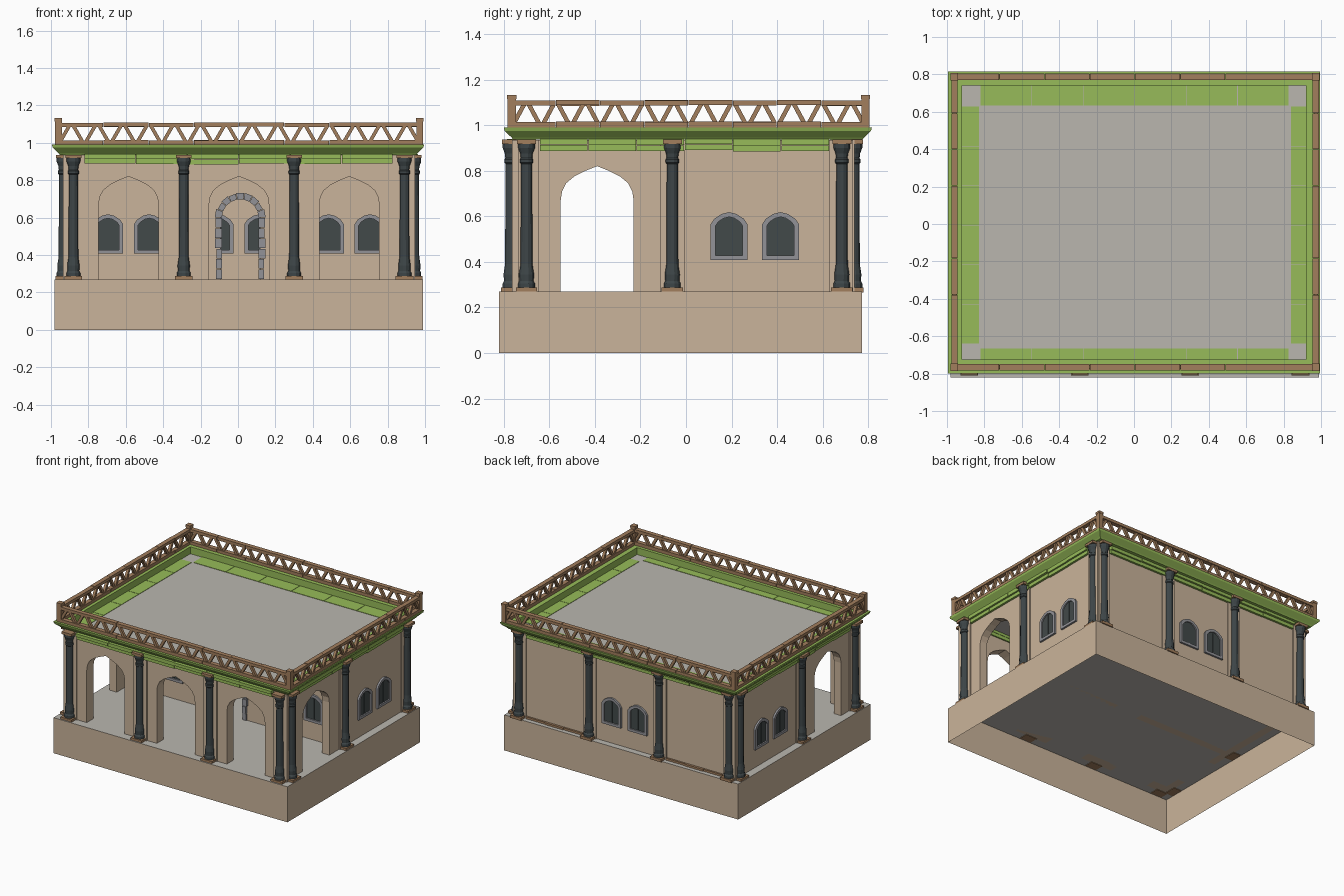
import bpy, bmesh, math, random
from mathutils import Vector

if "Cube" in bpy.data.objects:
    bpy.data.objects.remove(bpy.data.objects["Cube"])
random.seed(4)

def mat(name, r, g, b):
    m = bpy.data.materials.new(name)
    m.diffuse_color = (r, g, b, 1)
    m.use_nodes = True
    m.node_tree.nodes["Principled BSDF"].inputs["Base Color"].default_value = m.diffuse_color
    return m

PLASTER = mat("sand_plaster", .59, .455, .325)
FLOOR = mat("grey_floor", .49, .47, .43)
GREEN = mat("green_cornice", .31, .50, .10)
WOOD = mat("brown_wood", .36, .21, .11)
IRON = mat("dark_column", .048, .061, .065)
STONE = mat("grey_stone", .29, .29, .31)
GLASS = mat("dark_glass", .055, .068, .068)

# Wall frames: u along the wall, v up, d outwards
FRAMES = {
    "front": lambda u, v, d: (u, -.755 - d, v),
    "back": lambda u, v, d: (u, .724 + d, v),
    "right": lambda u, v, d: (.93 + d, u, v),
    "left": lambda u, v, d: (-.92 - d, u, v),
    "inner": lambda u, v, d: (u, -.09 - d, v),
}

class Part:
    """Collects prisms and lathes into one object."""
    def __init__(self, name, material, frame="front"):
        self.name, self.m, self.f = name, material, FRAMES[frame]
        self.bm = bmesh.new()

    def prism(self, pts, d0, d1):
        a = [self.bm.verts.new(self.f(u, v, d0)) for u, v in pts]
        b = [self.bm.verts.new(self.f(u, v, d1)) for u, v in pts]
        self.bm.faces.new(a)
        self.bm.faces.new(b[::-1])
        for i in range(len(a)):
            j = (i + 1) % len(a)
            self.bm.faces.new((a[i], b[i], b[j], a[j]))

    def box(self, u0, u1, v0, v1, d0, d1):
        self.prism([(u0, v0), (u1, v0), (u1, v1), (u0, v1)], d0, d1)

    def bar(self, p, q, w, d0, d1):
        p, q = Vector(p), Vector(q)
        t = (q - p).normalized() * w / 2
        n = Vector((-t.y, t.x))
        self.prism([p + n, q + n, q - n, p - n], d0, d1)

    def lathe(self, u, d, prof, n=12):
        rings = [[self.bm.verts.new(self.f(u + r * math.cos(2 * math.pi * (k + .5) / n), z,
                                           d + r * math.sin(2 * math.pi * (k + .5) / n)))
                  for k in range(n)] for r, z in prof]
        for a, b in zip(rings, rings[1:]):
            for k in range(n):
                self.bm.faces.new((a[k], a[(k + 1) % n], b[(k + 1) % n], b[k]))
        self.bm.faces.new(rings[0])
        self.bm.faces.new(rings[-1])

    def done(self):
        bmesh.ops.recalc_face_normals(self.bm, faces=self.bm.faces)
        me = bpy.data.meshes.new(self.name)
        self.bm.to_mesh(me)
        self.bm.free()
        me.materials.append(self.m)
        bpy.context.collection.objects.link(bpy.data.objects.new(self.name, me))

def quads(name, material, rings, close=False):
    p = Part(name, material)
    vs = [[p.bm.verts.new(c) for c in r] for r in rings]
    pairs = list(zip(vs, vs[1:])) + ([(vs[-1], vs[0])] if close else [])
    for a, b in pairs:
        for k in range(4):
            p.bm.faces.new((a[k], a[(k + 1) % 4], b[(k + 1) % 4], b[k]))
    if len(vs) == 1:
        p.bm.faces.new(vs[0])
    p.done()

def rect(x0, x1, y0, y1, z, i=0):
    return [(x0 + i, y0 + i, z), (x1 - i, y0 + i, z), (x1 - i, y1 - i, z), (x0 + i, y1 - i, z)]

# Open-bottomed plinth, floor and roof
Z0, Z1 = .27, .935
BASE = (-.98, .99, -.82, .772)
TOP = (-.995, .995, -.80, .816)
quads("plinth", PLASTER, [rect(*BASE, 0), rect(*BASE, Z0)])
quads("floor", FLOOR, [rect(*BASE, Z0)])
quads("roof", FLOOR, [rect(*TOP, .937, .05)])

# Walls with pointed arches running down to the floor
HALF = [(.16, Z0), (.16, .67), (.154, .71), (.136, .745), (.10, .775), (.05, .80)]
ARCH = [(-a, z) for a, z in HALF] + [(0, .82)] + HALF[::-1]
R = .105
DOOR = [(-R, Z0)] + [(-R * math.cos(math.pi * k / 12), .60 + R * math.sin(math.pi * k / 12))
                     for k in range(13)] + [(R, Z0)]

def wall(name, frame, u0, u1, openings, thick):
    pts = [(u0, Z0)]
    for c, shape in openings:
        pts += [(c + a, z) for a, z in shape]
    p = Part(name, PLASTER, frame)
    p.prism(pts + [(u1, Z0), (u1, Z1), (u0, Z1)], 0, -thick)
    p.done()

BAYS = (-.585, .005, .595)
wall("front_wall", "front", -.92, .93, [(c, ARCH) for c in BAYS], .08)
wall("back_wall", "back", -.92, .93, [], .06)
wall("inner_wall", "inner", -.87, .88, [(.012, DOOR)], .06)
for s in ("left", "right"):
    wall(s + "_wall", s, -.754, .723, [(-.39, ARCH)], .06)

# Half columns on pilasters
COLS = {"front": (-.88, -.29, .30, .89), "back": (-.88, -.29, .30, .89),
        "left": (-.70, -.06, .684), "right": (-.70, -.06, .684)}
SHAFT = [(.038, .285), (.038, .305), (.032, .315), (.034, .345), (.027, .39), (.025, .83),
         (.030, .835), (.030, .85), (.026, .855), (.028, .875), (.038, .90), (.038, .922)]
for s, us in COLS.items():
    pil, col, cap = (Part(s + "_pilasters", PLASTER, s), Part(s + "_columns", IRON, s),
                     Part(s + "_column_plates", WOOD, s))
    for u in us:
        pil.box(u - .055, u + .055, Z0, Z1, -.02, .008)
        col.lathe(u, .013, SHAFT)
        cap.box(u - .047, u + .047, Z0 - .004, .287, -.01, .056)
        cap.box(u - .042, u + .042, .918, .936, -.01, .052)
    for p in (pil, col, cap):
        p.done()

# Arched windows with stone frame, visible on both sides of the wall
def window_shape(w, z0, zs, za):
    return [(-w, z0), (w, z0), (w, zs), (w * .8, zs + (za - zs) * .45),
            (w * .4, zs + (za - zs) * .85), (0, za), (-w * .4, zs + (za - zs) * .85),
            (-w * .8, zs + (za - zs) * .45), (-w, zs)]

WINDOWS = {"back": (-.105, .115), "left": (.189, .415), "right": (.189, .415),
           "inner": (-.695, -.475, .485, .705)}
for s, us in WINDOWS.items():
    fr, gl = Part(s + "_window_frames", STONE, s), Part(s + "_window_panes", GLASS, s)
    for u in us:
        outer = [(u + a, z) for a, z in window_shape(.081, .408, .565, .618)]
        inner = [(u + a, z) for a, z in window_shape(.060, .428, .557, .597)]
        for k in range(len(outer)):
            j = (k + 1) % len(outer)
            fr.prism([outer[k], outer[j], inner[j], inner[k]], .014, -.074)
        gl.prism(inner, .004, -.064)
        gl.box(u - .005, u + .005, .43, .59, .008, -.068)
    fr.done()
    gl.done()

# Stone blocks around the inner doorway
p = Part("doorway_stones", STONE, "inner")
for sx in (-1, 1):
    for k in range(6):
        w = random.uniform(.028, .038)
        a, b = sorted((.012 + sx * .098, .012 + sx * (.098 + w)))
        z = Z0 + k * .055
        p.box(a, b, z + .002, z + .053, -.07, .012 + random.uniform(0, .008))
for k in range(9):
    a0, a1 = (math.pi * (k + e) / 9 for e in (.03, .97))
    r1 = random.uniform(.128, .137)
    p.prism([(.012 + r * math.cos(a), .60 + r * math.sin(a))
             for r, a in ((.098, a0), (r1, a0), (r1, a1), (.098, a1))], -.07, .016)
p.done()

# Loose boards along the foot of the back wall
p = Part("back_floor_boards", WOOD, "back")
for c in (BAYS[0], BAYS[2]):
    for k in range(3):
        p.box(c - .235 + k * .158, c - .08 + k * .158, Z0, .285, -.01, .014 + .004 * (k % 2))
p.done()

# Green cornice: crown moulding and staggered lower boards
prof = [(0, .99), (.004, .975), (.035, .945), (.042, .936), (.075, .936), (.075, .99)]
quads("cornice_crown", GREEN, [rect(*TOP, z, i) for i, z in prof], close=True)
for s, (a, b) in {"front": (-.82, .83), "back": (-.82, .83),
                  "left": (-.64, .63), "right": (-.64, .63)}.items():
    p = Part(s + "_cornice_boards", GREEN, s)
    n = 6
    for k in range(n):
        e = random.uniform(-.004, .004)
        u0, u1 = a + (b - a) * k / n, a + (b - a) * (k + 1) / n
        p.box(u0, u1 - .003, .887 + e, .912 + e, -.09, .016)
        p.box(u0, u1 - .003, .914 + e, .94, -.09, .028 + e)
    p.done()

# Railing: segmented rails, zigzag bars and corner posts
X0, X1, Y0, Y1 = -.96, .972, -.765, .788
RAILS = {"front": (X0, X1, -.755 - Y0, 28), "back": (X0, X1, Y1 - .724, 28),
         "left": (Y0, Y1, -.92 - X0, 24), "right": (Y0, Y1, X1 - .93, 24)}
for s, (a, b, d, n) in RAILS.items():
    p = Part(s + "_railing", WOOD, s)
    for k in range(8):
        u0, u1 = a + (b - a) * k / 8, a + (b - a) * (k + 1) / 8
        e = random.uniform(-.002, .002)
        p.box(u0, u1 - .002, .988, 1.014 + e, d - .017, d + .017)
        p.box(u0, u1 - .002, 1.086 + e, 1.108 + e, d - .017, d + .017)
    for k in range(n):
        u0, u1 = a + (b - a) * (k + .15) / n, a + (b - a) * (k + .85) / n
        z = (1.008, 1.092) if k % 2 == 0 else (1.092, 1.008)
        p.bar((u0, z[0]), (u1, z[1]), .019, d - .010, d + .010)
    p.done()
p = Part("railing_posts", WOOD)
for x in (X0, X1):
    for y in (Y0, Y1):
        d = -.755 - y
        p.box(x - .018, x + .018, .98, 1.125, d - .018, d + .018)
        p.box(x - .02, x + .02, 1.115, 1.132, d - .02, d + .02)
p.done()
